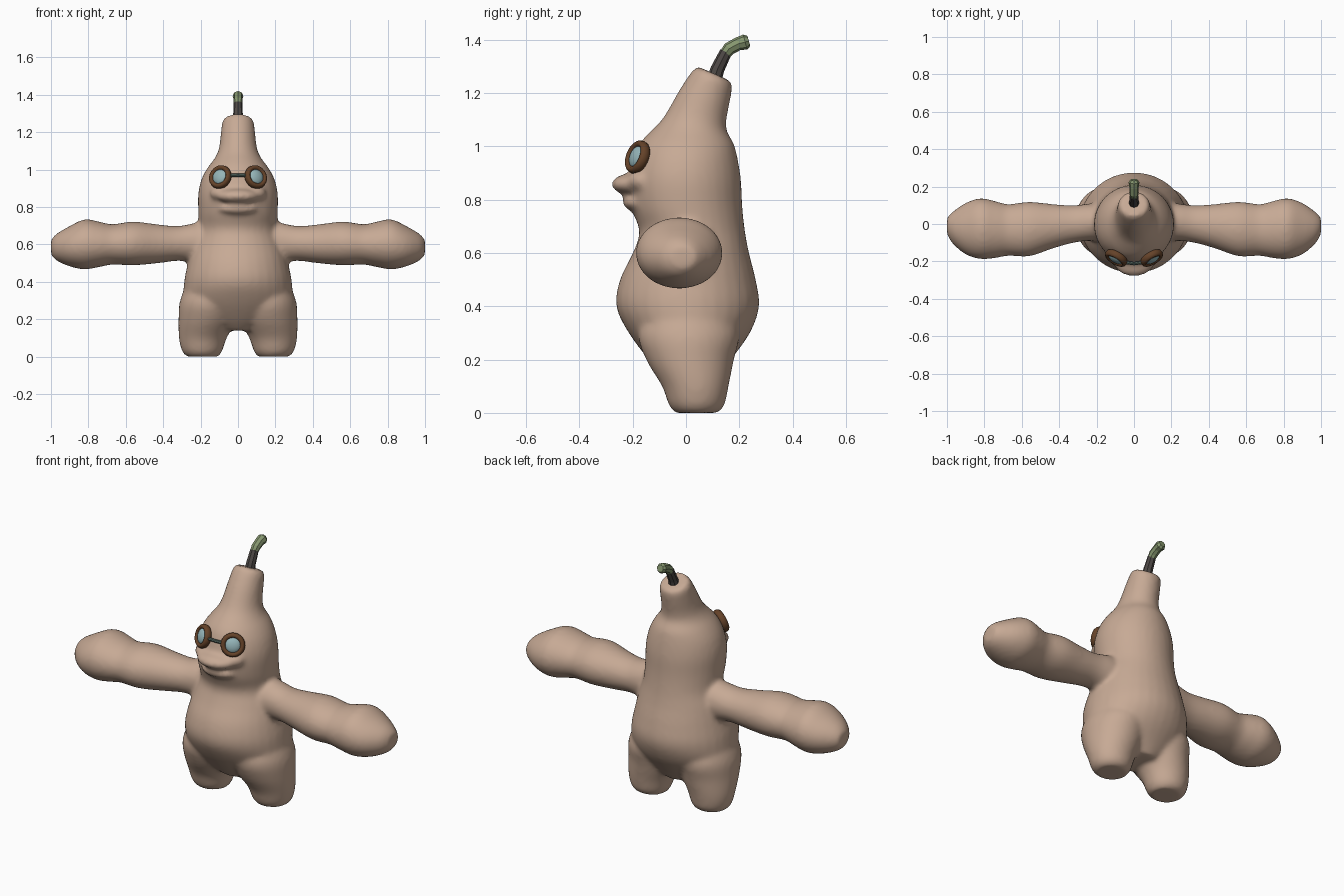
import bpy, bmesh, math
from mathutils import Vector, Matrix

if "Cube" in bpy.data.objects:
    bpy.data.objects.remove(bpy.data.objects["Cube"], do_unlink=True)


def material(name, rgb):
    m = bpy.data.materials.new(name)
    m.use_nodes = True
    color = (*rgb, 1)
    m.diffuse_color = color
    bsdf = m.node_tree.nodes["Principled BSDF"]
    bsdf.inputs["Base Color"].default_value = color
    bsdf.inputs["Roughness"].default_value = 0.8
    return m


SKIN = material("tan skin", (0.57, 0.40, 0.30))
BROWN = material("brown frame", (0.13, 0.055, 0.022))
GLASS = material("pale blue glass", (0.30, 0.46, 0.48))
DARK = material("dark stem", (0.075, 0.065, 0.06))
GREEN = material("stem green", (0.24, 0.31, 0.16))
BRIDGE = material("grey green metal", (0.10, 0.15, 0.13))


def make_object(name, bm, mat, smooth=True):
    bmesh.ops.recalc_face_normals(bm, faces=bm.faces)
    mesh = bpy.data.meshes.new(name)
    bm.to_mesh(mesh)
    bm.free()
    mesh.materials.append(mat)
    for p in mesh.polygons:
        p.use_smooth = smooth
    ob = bpy.data.objects.new(name, mesh)
    bpy.context.collection.objects.link(ob)
    return ob


def spline(rows, steps=4):
    """Catmull-Rom through the section rows."""
    rows = [Vector(r) for r in rows]
    out = []
    for i in range(len(rows) - 1):
        a, b, c, d = (rows[max(i - 1, 0)], rows[i], rows[i + 1],
                      rows[min(i + 2, len(rows) - 1)])
        for s in range(steps):
            t = s / steps
            out.append(b + (c - a) * (t / 2) + (a * 2 - b * 5 + c * 4 - d) * (t * t / 2)
                       + (b * 3 - a - c * 3 + d) * (t ** 3 / 2))
    return out + [rows[-1]]


def loft(bm, rows, place, segs=32):
    """Closed loft of ellipses; place(along, u, v) gives the point."""
    rings = []
    for pos, cu, cv, ru, rv in spline(rows):
        angles = [math.tau * k / segs for k in range(segs)]
        rings.append([bm.verts.new(place(pos, cu + ru * math.cos(a), cv + rv * math.sin(a)))
                      for a in angles])
    for r, q in zip(rings, rings[1:]):
        for k in range(segs):
            n = (k + 1) % segs
            bm.faces.new((r[k], r[n], q[n], q[k]))
    bm.faces.new(rings[0])
    bm.faces.new(rings[-1])


def ball(bm, center, radii, turn=Matrix()):
    bmesh.ops.create_uvsphere(bm, u_segments=32, v_segments=20, radius=1,
                              matrix=Matrix.Translation(center) @ turn @ Matrix.Diagonal((*radii, 1)))


body = bmesh.new()

# torso and head: height, y front, y back, half width
profile = [(0.14, -0.08, 0.13, 0.10), (0.20, -0.14, 0.17, 0.21), (0.30, -0.215, 0.24, 0.285),
           (0.40, -0.262, 0.275, 0.288), (0.50, -0.248, 0.262, 0.268), (0.60, -0.20, 0.237, 0.24),
           (0.68, -0.175, 0.222, 0.213), (0.77, -0.205, 0.212, 0.213), (0.87, -0.215, 0.207, 0.213),
           (0.95, -0.20, 0.195, 0.195), (1.01, -0.175, 0.18, 0.163), (1.06, -0.13, 0.153, 0.125),
           (1.11, -0.077, 0.153, 0.102), (1.19, -0.022, 0.166, 0.092), (1.26, 0.025, 0.174, 0.084),
           (1.28, 0.045, 0.165, 0.07)]


def upright(h, u, v):
    slant = max(0, h - 1.08) * 2.2      # the crown slopes down to the back
    return (u, v, h - slant * (v - 0.09))


loft(body, [(z, 0, (f + b) / 2, w, (b - f) / 2) for z, f, b, w in profile], upright)

# legs and arms, mirrored
leg = [(0.0, 0.19, 0.04, 0.085, 0.08), (0.03, 0.192, 0.04, 0.108, 0.105),
       (0.10, 0.188, 0.035, 0.128, 0.125), (0.20, 0.163, 0.015, 0.155, 0.165),
       (0.30, 0.15, 0.01, 0.16, 0.19), (0.42, 0.12, 0.01, 0.14, 0.15)]
arm = [(0.10, 0.0, 0.61, 0.10, 0.10), (0.22, 0.01, 0.61, 0.10, 0.105),
       (0.32, 0.0, 0.605, 0.10, 0.093), (0.43, -0.012, 0.603, 0.118, 0.104),
       (0.56, -0.027, 0.605, 0.146, 0.117), (0.67, -0.032, 0.60, 0.138, 0.108),
       (0.74, -0.03, 0.60, 0.152, 0.121), (0.82, -0.025, 0.60, 0.163, 0.134),
       (0.90, -0.025, 0.59, 0.138, 0.108), (0.97, -0.02, 0.585, 0.085, 0.072),
       (1.0, -0.01, 0.585, 0.045, 0.04)]
for side in (1, -1):
    loft(body, leg, lambda h, u, v: (side * u, v, h))
    loft(body, arm, lambda h, u, v: (side * h, u, v))
    # cheeks at the ends of the smile
    ball(body, (side * 0.09, -0.165, 0.872), (0.06, 0.055, 0.04))

# muzzle and lower lip
ball(body, (0, -0.195, 0.858), (0.115, 0.085, 0.042))
ball(body, (0, -0.165, 0.79), (0.11, 0.075, 0.036))

body_ob = make_object("body", body, SKIN)
remesh = body_ob.modifiers.new("fuse", "REMESH")
remesh.mode = "VOXEL"
remesh.voxel_size = 0.012
remesh.use_smooth_shade = True
soften = body_ob.modifiers.new("soften", "SMOOTH")
soften.factor = 0.5
soften.iterations = 10

# goggles: a ring and a domed lens for each eye
for side, label in ((1, "left"), (-1, "right")):
    facing = Vector((side * 0.48, -0.82, 0.32)).normalized()
    turn = facing.to_track_quat("Z", "Y").to_matrix().to_4x4()
    spot = Vector((side * 0.095, -0.182, 0.96))

    ring = bmesh.new()
    loops = []
    for k in range(24):
        a = math.tau * k / 24
        loops.append([ring.verts.new(((0.051 + 0.014 * math.cos(b)) * math.cos(a),
                                      (0.051 + 0.014 * math.cos(b)) * math.sin(a),
                                      0.02 * math.sin(b)))
                      for b in (math.tau * j / 10 for j in range(10))])
    for k in range(24):
        r, q = loops[k], loops[(k + 1) % 24]
        for j in range(10):
            ring.faces.new((r[j], r[j - 1], q[j - 1], q[j]))
    ring.transform(Matrix.Translation(spot) @ turn)
    make_object(label + "_goggle_frame", ring, BROWN)

    lens = bmesh.new()
    ball(lens, spot, (0.044, 0.044, 0.024), turn)
    make_object(label + "_goggle_lens", lens, GLASS)


def tube(name, points, mat, segs=8):
    """Faceted tube through (x, y, z, radius) points."""
    bm = bmesh.new()
    pts = [Vector(p[:3]) for p in points]
    rings = []
    for i, p in enumerate(pts):
        along = pts[min(i + 1, len(pts) - 1)] - pts[max(i - 1, 0)]
        turn = along.to_track_quat("Z", "Y")
        rings.append([bm.verts.new(p + turn @ (Vector((math.cos(a), math.sin(a), 0)) * points[i][3]))
                      for a in (math.tau * k / segs for k in range(segs))])
    for r, q in zip(rings, rings[1:]):
        for k in range(segs):
            bm.faces.new((r[k - 1], r[k], q[k], q[k - 1]))
    bm.faces.new(rings[0])
    bm.faces.new(rings[-1])
    return make_object(name, bm, mat, smooth=False)


tube("goggle_bridge", [(-0.05, -0.205, 0.968, 0.009), (0, -0.212, 0.97, 0.009),
                       (0.05, -0.205, 0.968, 0.009)], BRIDGE)
tube("stem", [(0, 0.10, 1.23, 0.03), (0, 0.118, 1.29, 0.026), (0, 0.15, 1.355, 0.023)], DARK)
tube("stem_tip", [(0, 0.143, 1.342, 0.021), (0, 0.162, 1.367, 0.025), (0, 0.195, 1.385, 0.025),
                  (0, 0.222, 1.392, 0.029), (0, 0.236, 1.396, 0.02)], GREEN)
